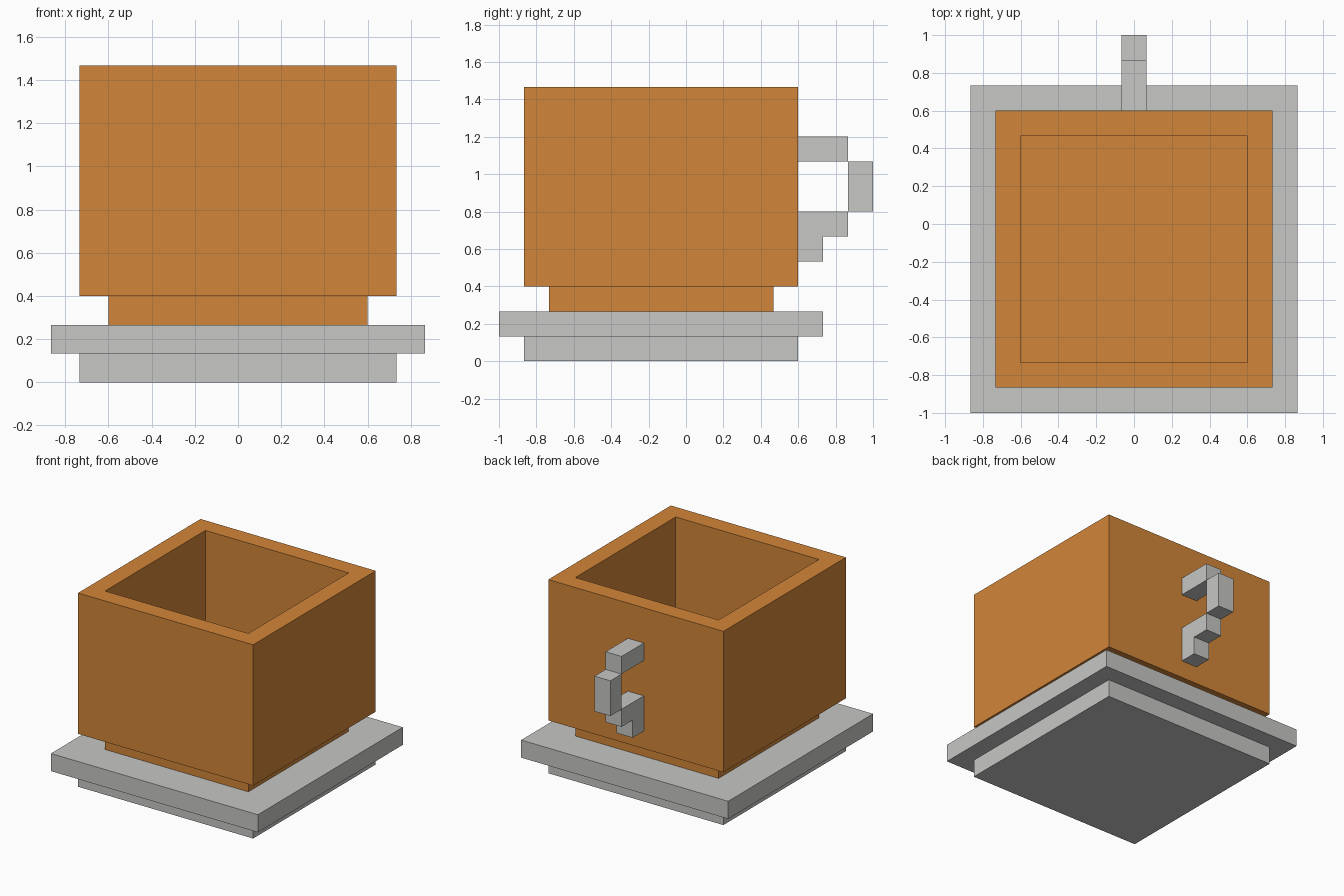
import bpy, bmesh
from mathutils import Vector

if "Cube" in bpy.data.objects:
    bpy.data.objects.remove(bpy.data.objects["Cube"])

U = 2 / 15  # block size; the whole model sits on this grid


def material(name, colour):
    m = bpy.data.materials.new(name)
    m.diffuse_color = (*colour, 1)
    m.use_nodes = True
    m.node_tree.nodes["Principled BSDF"].inputs["Base Color"].default_value = m.diffuse_color
    return m


orange = material("orange clay", (0.651, 0.238, 0.041))
grey = material("light grey", (0.571, 0.571, 0.558))


def box_mesh(lo, hi):
    """Box between two corners given in block units."""
    lo, hi = Vector(lo) * U, Vector(hi) * U
    bm = bmesh.new()
    bmesh.ops.create_cube(bm, size=1)
    for v in bm.verts:
        v.co = (lo + hi) / 2 + v.co * (hi - lo)
    bm.normal_update()
    return bm


def finish(name, bm, mat):
    bmesh.ops.recalc_face_normals(bm, faces=bm.faces[:])
    mesh = bpy.data.meshes.new(name)
    bm.to_mesh(mesh)
    bm.free()
    mesh.materials.append(mat)
    obj = bpy.data.objects.new(name, mesh)
    bpy.context.collection.objects.link(obj)
    return obj


def box(name, lo, hi, mat):
    return finish(name, box_mesh(lo, hi), mat)


# Saucer: small base under a wider plate
box("saucer_base", (-5.5, -6.5, 0), (5.5, 4.5, 1), grey)
box("saucer_plate", (-6.5, -7.5, 1), (6.5, 5.5, 2), grey)

# Cup foot, whose top is also the cup floor
box("cup_foot", (-4.5, -5.5, 2), (4.5, 3.5, 3), orange)

# Cup walls: square tube exactly one block thick
bm = box_mesh((-5.5, -6.5, 3), (5.5, 4.5, 11))
caps = [f for f in bm.faces if abs(f.normal.z) > 0.9]
bmesh.ops.inset_individual(bm, faces=caps, thickness=U, use_even_offset=True)
loops = [e for f in caps for e in f.edges]
bmesh.ops.delete(bm, geom=caps, context='FACES_ONLY')
bmesh.ops.bridge_loops(bm, edges=loops)
finish("cup_walls", bm, orange)

# Stepped handle on the back: (name, y start, y end, z start, z end)
for name, y0, y1, z0, z1 in (
    ("handle_top", 4.5, 6.5, 8, 9),
    ("handle_grip", 6.5, 7.5, 6, 8),
    ("handle_bottom", 4.5, 6.5, 5, 6),
    ("handle_foot", 4.5, 5.5, 4, 5),
):
    box(name, (-0.5, y0, z0), (0.5, y1, z1), grey)
